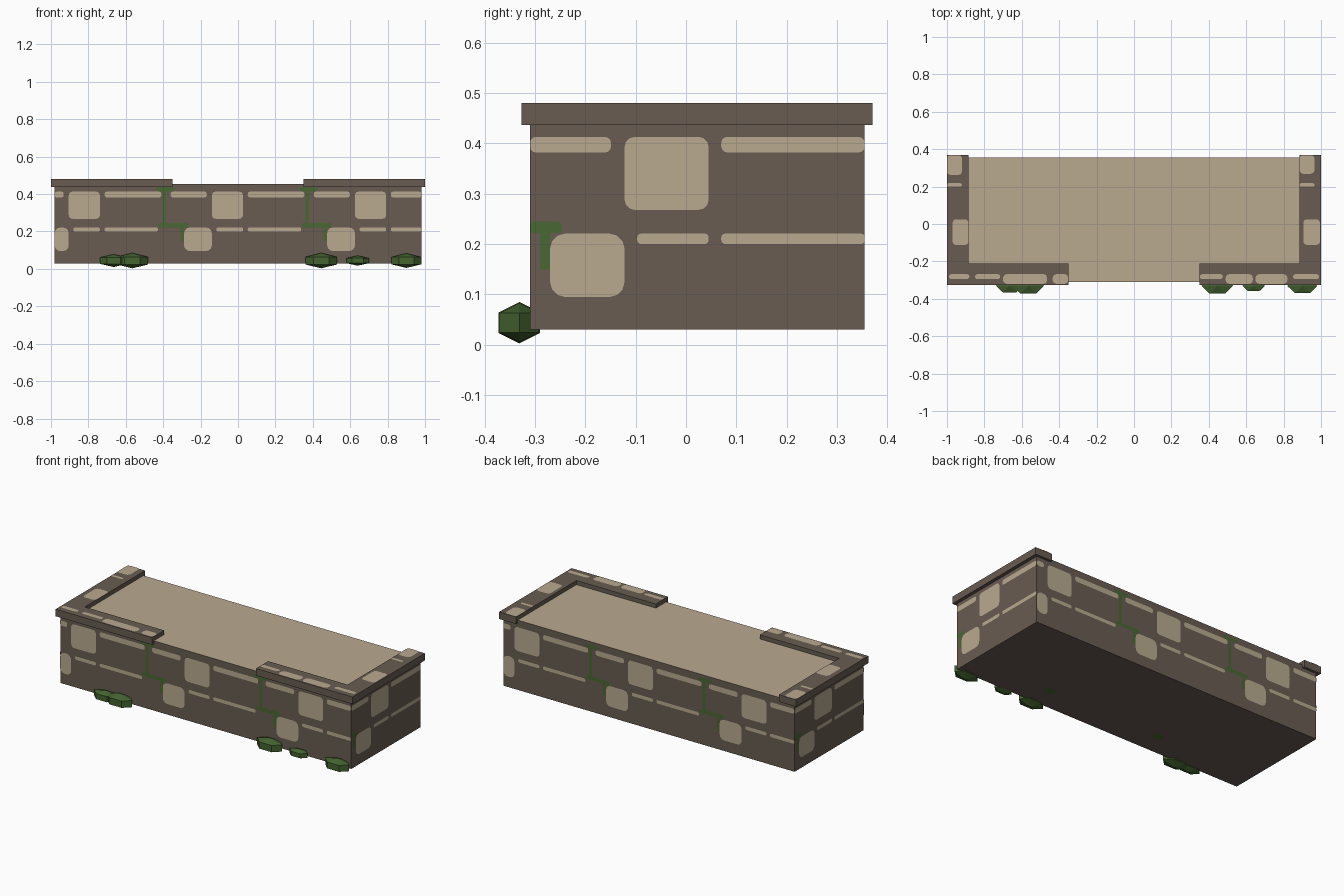
import bpy, bmesh
from math import sin, cos, pi, radians
from mathutils import Matrix, Vector

cube = bpy.data.objects.get("Cube")
if cube:
    bpy.data.objects.remove(cube, do_unlink=True)


def material(name, rgb):
    m = bpy.data.materials.new(name)
    m.use_nodes = True
    m.diffuse_color = (*rgb, 1)
    m.node_tree.nodes["Principled BSDF"].inputs["Base Color"].default_value = (*rgb, 1)
    return m


BROWN = material("brown mortar", (0.14, 0.107, 0.084))
TAN = material("tan stone", (0.485, 0.402, 0.28))
MOSS = material("moss green", (0.065, 0.136, 0.032))
LEAF = material("leaf green", (0.058, 0.125, 0.03))


def finish(bm, name, *mats):
    me = bpy.data.meshes.new(name)
    bm.to_mesh(me)
    bm.free()
    for m in mats:
        me.materials.append(m)
    ob = bpy.data.objects.new(name, me)
    bpy.context.collection.objects.link(ob)
    return ob


def prism(bm, outline, z0, z1):
    """Extrude a flat outline from z0 to z1."""
    face = bm.faces.new([bm.verts.new((x, y, z0)) for x, y in outline])
    top = bmesh.ops.extrude_face_region(bm, geom=[face])["geom"]
    verts = [v for v in top if isinstance(v, bmesh.types.BMVert)]
    bmesh.ops.translate(bm, verts=verts, vec=(0, 0, z1 - z0))
    bmesh.ops.recalc_face_normals(bm, faces=bm.faces)


def rounded(u0, u1, v0, v1, r):
    """Counter-clockwise outline of a rounded rectangle."""
    r = min(r, (u1 - u0) / 2.01, (v1 - v0) / 2.01)
    corners = ((u1 - r, v1 - r), (u0 + r, v1 - r), (u0 + r, v0 + r), (u1 - r, v0 + r))
    return [(cu + r * cos(a), cv + r * sin(a))
            for k, (cu, cv) in enumerate(corners)
            for a in (radians(90 * k + 30 * s) for s in range(4))]


# Body block with a pale paved top
bm = bmesh.new()
prism(bm, [(-0.98, -0.31), (0.98, -0.31), (0.98, 0.355), (-0.98, 0.355)], 0.03, 0.455)
for f in bm.faces:
    f.material_index = int(f.normal.z > 0.5)
finish(bm, "body", BROWN, TAN)

# Raised rim: one L-shaped coping on each side
for side, name in ((-1, "right_rim"), (1, "left_rim")):
    bm = bmesh.new()
    prism(bm, [(side * x, y) for x, y in ((1, 0.37), (1, -0.327), (0.35, -0.327),
               (0.35, -0.21), (0.885, -0.21), (0.885, 0.37))], 0.437, 0.48)
    finish(bm, name, BROWN)

# Repeating masonry: (start, end, bottom, top, corner radius, is moss)
PERIOD = 0.765
PATTERN = (
    (0.0, 0.167, 0.268, 0.413, 0.02, 0),
    (0.192, 0.495, 0.382, 0.413, 0.012, 0),
    (0.545, 0.738, 0.382, 0.413, 0.012, 0),
    (-0.148, 0.0, 0.095, 0.221, 0.03, 0),
    (0.025, 0.167, 0.2, 0.221, 0.008, 0),
    (0.192, 0.477, 0.2, 0.221, 0.008, 0),
    (0.47, 0.565, 0.415, 0.437, 0.008, 1),
    (0.502, 0.52, 0.24, 0.42, 0.0, 1),
    (0.48, 0.64, 0.222, 0.245, 0.008, 1),
    (0.597, 0.617, 0.15, 0.23, 0.004, 1),
)


def masonry(name, turn, dist, lo, hi, first):
    """Stone and moss plates on one wall, clipped to the wall's ends."""
    bm = bmesh.new()
    for k in range(-1, 3):
        base = first + k * PERIOD
        for u0, u1, v0, v1, r, moss in PATTERN:
            a, b = max(lo, base + u0), min(hi, base + u1)
            if b - a < 0.008:
                continue
            lift = dist + (0.0015 if moss else 0.0025)
            f = bm.faces.new([bm.verts.new((u, -lift, v))
                              for u, v in rounded(a, b, v0, v1, max(r, 0.001))])
            f.material_index = moss
    bm.transform(Matrix.Rotation(radians(turn), 4, "Z"))
    finish(bm, name, TAN, MOSS)


masonry("front_stones", 0, 0.31, -0.98, 0.98, -0.905)
masonry("back_stones", 180, 0.355, -0.98, 0.98, -0.905)
masonry("left_stones", 90, 0.98, -0.31, 0.355, -0.122)
masonry("right_stones", 270, 0.98, -0.355, 0.31, -0.167)

# Stones on top of the rim
RIM_STONES = (
    (-1, -0.92, 0.262, 0.37), (-1, -0.92, 0.2, 0.218), (-0.97, -0.885, -0.112, 0.025),
    (0.885, 0.965, 0.268, 0.37), (0.885, 0.965, 0.2, 0.218), (0.905, 0.995, -0.112, 0.025),
    (-0.99, -0.88, -0.295, -0.268), (-0.85, -0.715, -0.295, -0.268),
    (-0.7, -0.465, -0.32, -0.268), (-0.435, -0.352, -0.32, -0.268),
    (0.352, 0.475, -0.295, -0.268), (0.49, 0.635, -0.32, -0.268),
    (0.65, 0.82, -0.32, -0.268), (0.85, 0.99, -0.295, -0.268),
)
bm = bmesh.new()
for x0, x1, y0, y1 in RIM_STONES:
    bm.faces.new([bm.verts.new((x, y, 0.482)) for x, y in rounded(x0, x1, y0, y1, 0.02)])
finish(bm, "rim_stones", TAN)

# Small moss spots under the body
bm = bmesh.new()
for x in (-0.31, 0.45):
    outline = rounded(x - 0.03, x + 0.03, -0.19, -0.14, 0.015)
    bm.faces.new([bm.verts.new((px, py, 0.028)) for px, py in reversed(outline)])
finish(bm, "underside_moss", MOSS)


def bush(name, x, half_width, half_depth, half_height, z):
    """Six-sided faceted ball with two rings and two poles."""
    bm = bmesh.new()
    low, high = ([bm.verts.new((x + half_width * cos(i * pi / 3),
                                -0.331 + half_depth * sin(i * pi / 3) / sin(pi / 3),
                                z + s * half_height / 2)) for i in range(6)]
                 for s in (-1, 1))
    bottom = bm.verts.new(Vector((x, -0.331, z - half_height)))
    top = bm.verts.new(Vector((x, -0.331, z + half_height)))
    for i in range(6):
        j = (i + 1) % 6
        bm.faces.new((low[i], low[j], high[j], high[i]))
        bm.faces.new((high[i], high[j], top))
        bm.faces.new((low[j], low[i], bottom))
    finish(bm, name, LEAF)


# Bushes along the foot of the front wall
for n, (x, w, d, h) in enumerate(((-0.665, 0.073, 0.034, 0.034), (-0.565, 0.084, 0.041, 0.041),
                                  (0.445, 0.084, 0.041, 0.041), (0.64, 0.06, 0.028, 0.027),
                                  (0.9, 0.08, 0.039, 0.039))):
    bush(f"bush_{n + 1}", x, w, d, h, 0.044)
